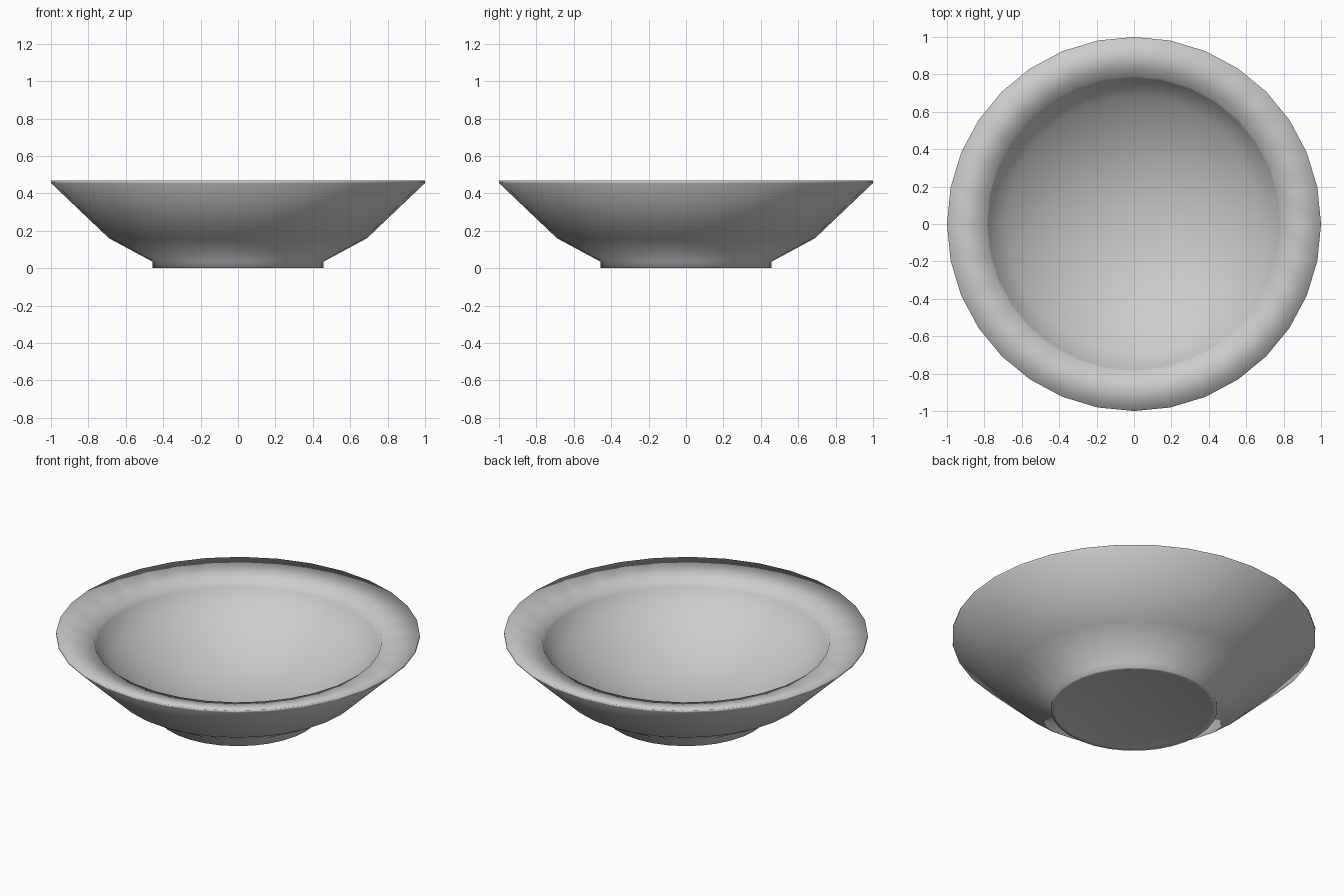
import bpy
import bmesh
from math import cos, sin, sqrt, tau

if "Cube" in bpy.data.objects:
    bpy.data.objects.remove(bpy.data.objects["Cube"], do_unlink=True)

SEGMENTS = 32

# Plain grey glaze
glaze = bpy.data.materials.new("grey_glaze")
glaze.use_nodes = True
colour = (0.6, 0.6, 0.6, 1)
glaze.diffuse_color = colour
glaze.node_tree.nodes["Principled BSDF"].inputs["Base Color"].default_value = colour


def lathe(name, profile):
    """Spin (radius, height) points about z and close both ends."""
    bm = bmesh.new()
    rings = []
    for r, z in profile:
        rings.append([bm.verts.new((r * cos(tau * i / SEGMENTS),
                                    r * sin(tau * i / SEGMENTS), z))
                      for i in range(SEGMENTS)])
    for low, high in zip(rings, rings[1:]):
        for i in range(SEGMENTS):
            j = (i + 1) % SEGMENTS
            bm.faces.new((low[i], low[j], high[j], high[i]))
    bm.faces.new(rings[0][::-1])
    bm.faces.new(rings[-1])
    bmesh.ops.recalc_face_normals(bm, faces=bm.faces)
    for face in bm.faces:
        face.smooth = True
    mesh = bpy.data.meshes.new(name)
    bm.to_mesh(mesh)
    bm.free()
    mesh.materials.append(glaze)
    obj = bpy.data.objects.new(name, mesh)
    bpy.context.collection.objects.link(obj)
    return obj


# Foot, outer wall, thin lip and sloping rim
outside = [(0.42, 0.005), (0.435, 0), (0.458, 0), (0.458, 0.035),
           (0.69, 0.16), (1, 0.455), (1, 0.468), (0.79, 0.42)]

# Hollow: a shallow spherical cap
edge, top, floor = 0.78, 0.39, 0.06
depth = top - floor
radius = (edge ** 2 + depth ** 2) / (2 * depth)
steps = 8
inside = []
for k in range(steps):
    r = edge * (1 - k / steps)
    inside.append((r, floor + radius - sqrt(radius ** 2 - r ** 2)))

lathe("bowl", outside + inside)
